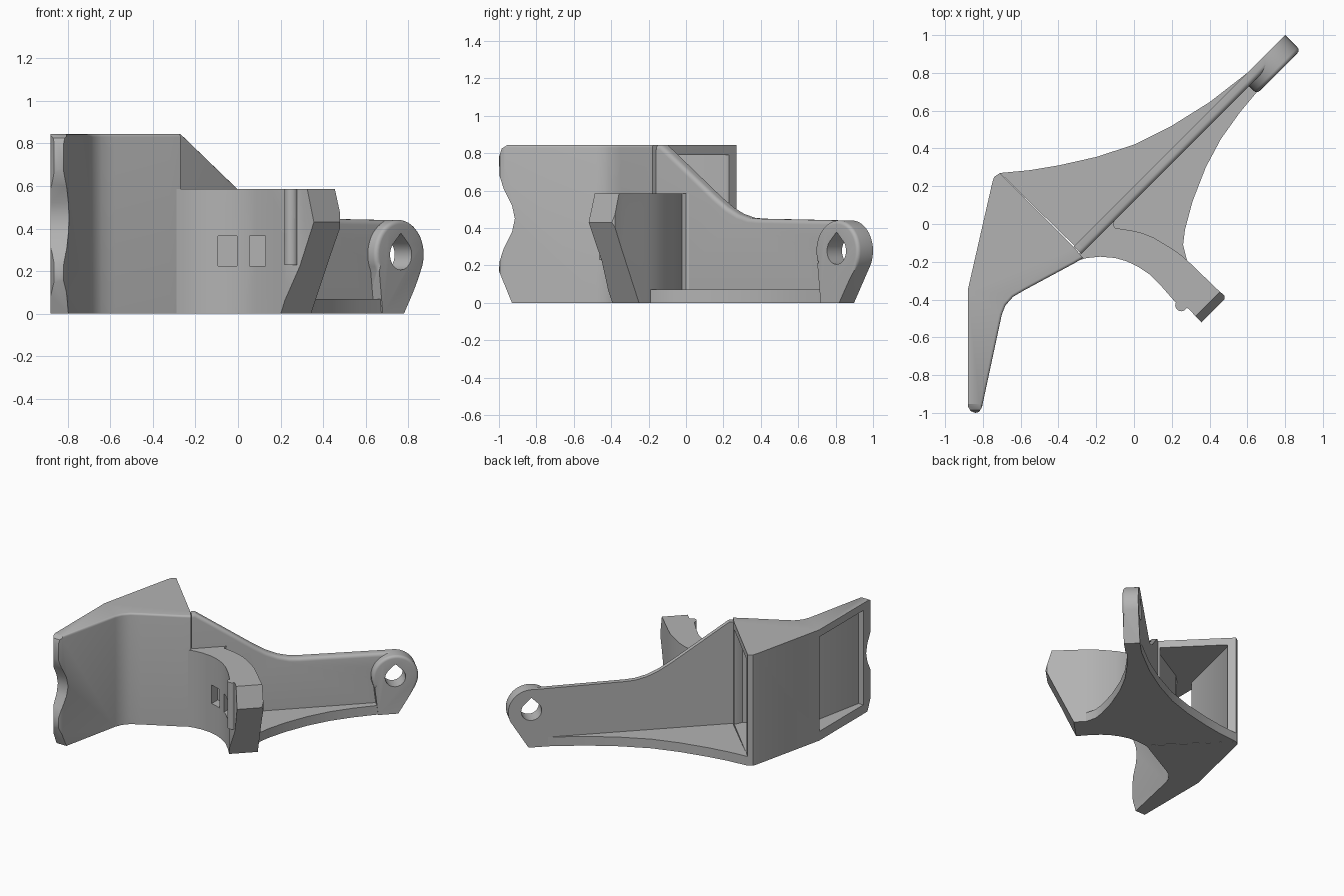
import bpy, bmesh, math
from mathutils import Matrix, Vector

if "Cube" in bpy.data.objects:
    bpy.data.objects.remove(bpy.data.objects["Cube"])

grey = bpy.data.materials.new("plain grey")
grey.use_nodes = True
grey.diffuse_color = (0.45, 0.45, 0.45, 1)
grey.node_tree.nodes["Principled BSDF"].inputs["Base Color"].default_value = (0.45, 0.45, 0.45, 1)


def frame(a, b, c):
    """Axes for a profile: its horizontal, its vertical and its extrusion."""
    return Matrix((a, b, c)).transposed().to_4x4()


R = math.sqrt(0.5)
PLAN = Matrix.Identity(4)
ARM = frame((R, R, 0), (0, 0, 1), (R, -R, 0))
CLAW = frame((R, -R, 0), (0, 0, 1), (-R, -R, 0))
SIDE = frame((0, 1, 0), (0, 0, 1), (1, 0, 0))


def prism(name, pts, lo, hi, axes=PLAN, round_rule=None, radius=0.03, cuts=()):
    """Extrude a profile, round chosen edges and trim with planes."""
    bm = bmesh.new()
    base = bm.faces.new([bm.verts.new((x, y, lo)) for x, y in pts])
    top = bmesh.ops.extrude_face_region(bm, geom=[base])["geom"]
    for v in top:
        if isinstance(v, bmesh.types.BMVert):
            v.co.z = hi
    bmesh.ops.recalc_face_normals(bm, faces=bm.faces)
    if round_rule:
        edges = [e for e in bm.edges if all(round_rule(v.co) for v in e.verts)]
        bmesh.ops.bevel(bm, geom=edges, offset=radius, segments=4,
                        profile=0.5, affect='EDGES', clamp_overlap=True)
    bm.transform(axes)
    for point, normal in cuts:
        bmesh.ops.bisect_plane(bm, geom=bm.verts[:] + bm.edges[:] + bm.faces[:],
                               plane_co=point, plane_no=normal, clear_outer=True)
        bmesh.ops.holes_fill(bm, edges=[e for e in bm.edges if e.is_boundary])
    bmesh.ops.recalc_face_normals(bm, faces=bm.faces)
    mesh = bpy.data.meshes.new(name)
    bm.to_mesh(mesh)
    bm.free()
    mesh.materials.append(grey)
    obj = bpy.data.objects.new(name, mesh)
    bpy.context.collection.objects.link(obj)
    return obj


def activate(obj):
    bpy.ops.object.select_all(action='DESELECT')
    obj.select_set(True)
    bpy.context.view_layer.objects.active = obj


def carve(obj, cutter):
    mod = obj.modifiers.new("carve", 'BOOLEAN')
    mod.operation, mod.solver, mod.object = 'DIFFERENCE', 'EXACT', cutter
    activate(obj)
    bpy.ops.object.modifier_apply(modifier=mod.name)
    bpy.data.objects.remove(cutter)


def arc(cx, cy, r, a, b, n=20):
    angles = [math.radians(a + (b - a) * i / n) for i in range(n + 1)]
    return [(cx + r * math.cos(t), cy + r * math.sin(t)) for t in angles]


def teardrop(cx, cy, r):
    return [(cx, cy + r * 1.4)] + arc(cx, cy, r, 135, 405)


# Hollow wing and box, open towards the arm and at the outer side of the wing
wing = prism("wing_shell", [
    (-0.88, -0.35), (-0.75, 0.22), (-0.74, 0.25), (-0.71, 0.27), (-0.32, -0.12),
    (-0.27, -0.18), (-0.32, -0.21), (-0.58, -0.35), (-0.64, -0.385), (-0.68, -0.43),
    (-0.70, -0.48), (-0.805, -0.97), (-0.82, -0.995), (-0.84, -1.0), (-0.865, -0.99),
    (-0.88, -0.965)], 0, 0.845,
    round_rule=lambda c: c.z > 0.8 and c.y < -0.17 and c.x > -0.83)
carve(wing, prism("wing_cavity", [
    (-0.95, -0.88), (-0.84, -0.88), (-0.755, -0.46), (-0.72, -0.39), (-0.67, -0.34),
    (-0.36, -0.165), (-0.34, -0.12), (-0.24, -0.02), (-0.58, 0.33), (-0.685, 0.21),
    (-0.82, -0.35), (-0.95, -0.35)], 0.07, 0.79))
carve(wing, prism("tip_scallop", [
    (-1.2, -0.1), (-0.89, -0.1), (-1.0, 0.17), (-0.997, 0.22), (-0.975, 0.29),
    (-0.93, 0.38), (-0.915, 0.45), (-0.93, 0.52), (-0.975, 0.61), (-0.997, 0.68),
    (-1.0, 0.78), (-0.985, 0.825), (-0.95, 0.847), (-0.94, 0.95), (-1.2, 0.95)],
    -1.2, -0.5, SIDE))

# Floor plate with curved front and back edges
floor = prism("floor_plate", [
    (-0.71, 0.27), (-0.55, 0.285), (-0.4, 0.31), (-0.2, 0.355), (0, 0.42), (0.2, 0.52),
    (0.4, 0.645), (0.6, 0.8), (0.7, 0.88), (0.76, 0.83), (0.66, 0.71), (0.56, 0.59),
    (0.46, 0.45), (0.38, 0.3), (0.31, 0.12), (0.27, -0.03), (0.26, -0.11), (0.28, -0.19),
    (0.1, -0.15), (-0.2, -0.15), (-0.3, -0.13)], 0, 0.07)

# Arm web with a sloping top
arm_front, arm_back = -0.085, -0.141
web = prism("arm_web", [
    (-0.31, 0), (1.11, 0), (1.11, 0.44), (0.45, 0.45), (0.38, 0.455), (0.3, 0.475),
    (0.22, 0.51), (0.13, 0.565), (-0.28, 0.845), (-0.31, 0.845)], arm_back, arm_front,
    ARM, lambda c: c.z > arm_front - 0.01 and c.y > 0.4 and c.x < 1.2, 0.025)

# Round boss at the end of the arm
boss = prism("arm_boss", [(0.99, 0), (1.13, 0)] + arc(1.11, 0.278, 0.163, -28, 208, 32),
             arm_back, -0.028, ARM,
             lambda c: c.z > -0.03 and c.y > 0.1, 0.02)
for part in (web, boss):
    carve(part, prism("boss_hole", teardrop(1.11, 0.278, 0.072), -0.3, 0.2, ARM))

# Curved claw, its end trimmed to a slanting point
nose = Vector((0.62 * R, -0.62 * R, 0.43))
claw = prism("claw", [
    (-0.32, -0.2), (-0.25, -0.18), (-0.18, -0.173), (-0.1, -0.18), (-0.04, -0.197),
    (0.02, -0.225), (0.08, -0.265), (0.15, -0.335), (0.22, -0.415), (0.29, -0.45),
    (0.37, -0.535), (0.48, -0.425), (0.48, -0.38), (0.44, -0.345), (0.3, -0.21),
    (0.25, -0.165), (0.2, -0.13), (0.1, -0.07), (0.05, -0.05), (0, -0.037), (-0.06, -0.027),
    (-0.1, -0.022), (-0.11, 0.0), (-0.09, 0.05), (-0.25, -0.1)], 0, 0.585,
    cuts=[(nose, (0.43 * R, -0.43 * R, -0.2)), (nose, (0.155 * R, -0.155 * R, 0.045))])

# Locating ridge on the inner side of the claw
ridge = prism("claw_ridge", arc(0.25, -0.43, 0.032, 0, 342, 19), 0.23, 0.585)

for part in (claw, ridge):
    carve(part, prism("claw_hole", teardrop(0.46, 0.43, 0.055), -0.5, 0.5, CLAW))

# Two strap slots in the claw
for x0, x1, y0, y1 in ((-0.095, -0.005, -0.3, -0.11), (0.055, 0.13, -0.4, -0.19)):
    carve(claw, prism("strap_slot", [(x0, y0), (x1, y0), (x1, y1), (x0, y1)], 0.225, 0.365))

for part in (wing, floor, web, boss, claw, ridge):
    activate(part)
    bpy.ops.object.shade_smooth_by_angle(angle=math.radians(32))
